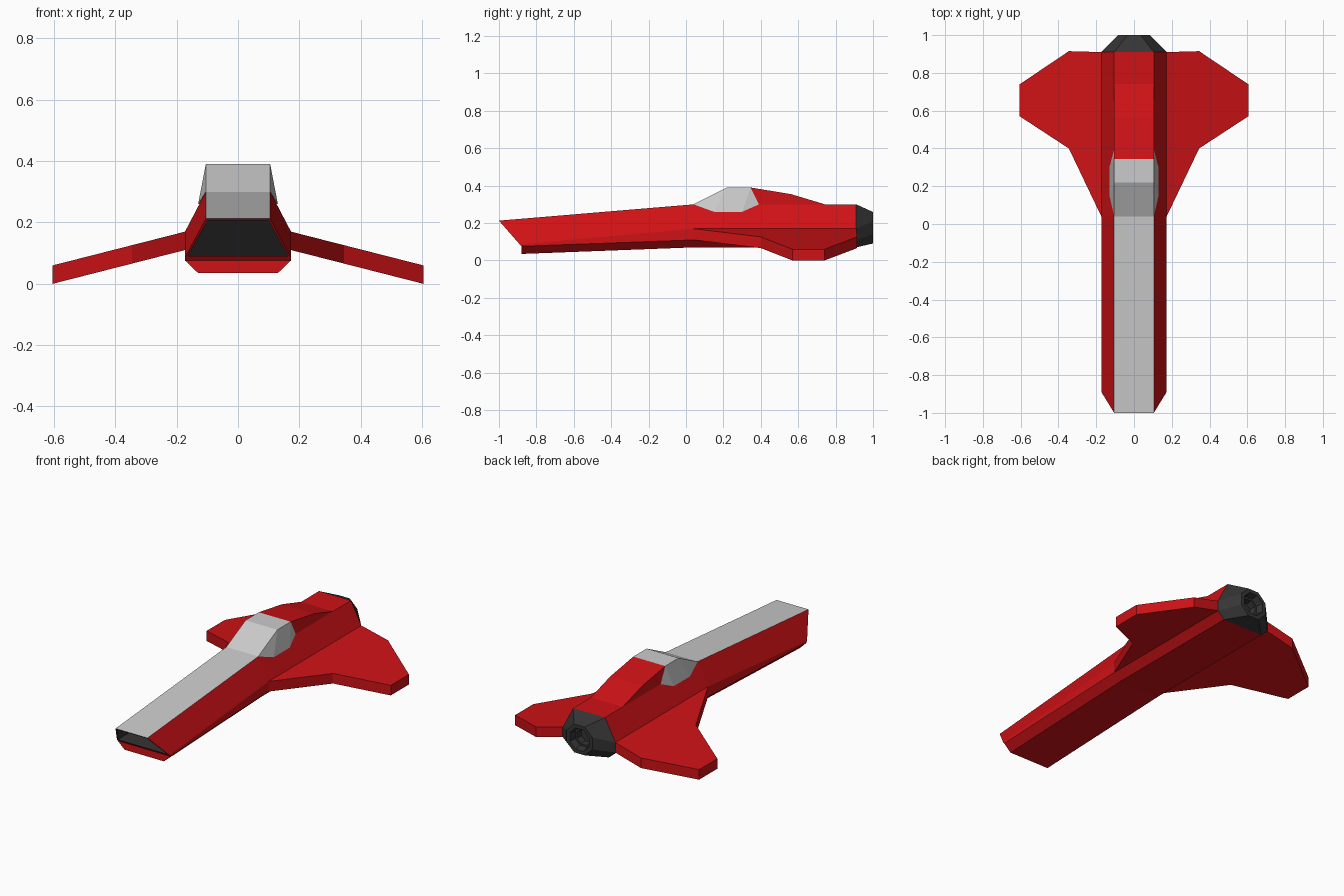
import bpy, bmesh, math

if "Cube" in bpy.data.objects:
    bpy.data.objects.remove(bpy.data.objects["Cube"])


def material(name, c):
    m = bpy.data.materials.new(name)
    m.diffuse_color = (*c, 1)
    m.use_nodes = True
    m.node_tree.nodes["Principled BSDF"].inputs["Base Color"].default_value = m.diffuse_color
    return m


RED = material("red_paint", (0.62, 0.006, 0.008))
DARK = material("dark_metal", (0.035, 0.035, 0.035))
GREY = material("grey_panel", (0.6, 0.6, 0.6))


def finish(name, bm, *mats):
    bmesh.ops.recalc_face_normals(bm, faces=bm.faces)
    mesh = bpy.data.meshes.new(name)
    bm.to_mesh(mesh)
    bm.free()
    for m in mats:
        mesh.materials.append(m)
    ob = bpy.data.objects.new(name, mesh)
    bpy.context.collection.objects.link(ob)
    return ob


def mirrored(half):
    """Close a right-hand half section with its left-hand copy."""
    return half + [(-x, y, z) for x, y, z in reversed(half)]


def loft(bm, rings):
    """Join equal-length rings with quads; returns vertex rings."""
    vs = [[bm.verts.new(p) for p in r] for r in rings]
    n = len(vs[0])
    for a, b in zip(vs, vs[1:]):
        for i in range(n):
            j = (i + 1) % n
            f = bm.faces.new((a[i], a[j], b[j], b[i]))
            # the closing strip between mirrored top corners is the top panel
            f.tag = i == n - 1 and a is vs[0]
    return vs


def solid(bm, lower, upper):
    a, b = loft(bm, [lower, upper])
    bm.faces.new(a)
    bm.faces.new(b)


# Fuselage: eight-sided section, grey deck on the nose, recessed intake
def section(y):
    return [(0.105, y, 0.30), (0.173, y, 0.17), (0.173, y, 0.11), (0.13, y, 0.07)]


nose = [(0.105, -1.0, 0.213), (0.173, -0.889, 0.086),
        (0.173, -0.88, 0.076), (0.13, -0.88, 0.035)]
bm = bmesh.new()
rings = loft(bm, [mirrored(nose), mirrored(section(0.04)), mirrored(section(0.91))])
for f in bm.faces:
    f.material_index = 1 if f.tag else 0
n = rings[0]
mouth = bm.faces.new((n[0], n[1], n[6], n[7]))
bm.faces.new((n[1], n[2], n[5], n[6]))
bm.faces.new((n[2], n[3], n[4], n[5]))
bm.faces.new(rings[-1])
bmesh.ops.recalc_face_normals(bm, faces=bm.faces)
bmesh.ops.inset_individual(bm, faces=[mouth], thickness=0.011)
old = set(bm.faces)
ext = bmesh.ops.extrude_face_region(bm, geom=[mouth])["geom"]
for f in set(bm.faces) - old:
    f.material_index = 2
bmesh.ops.translate(bm, vec=(0, 0.2, 0),
                    verts=[v for v in ext if isinstance(v, bmesh.types.BMVert)])
if mouth.is_valid:
    bm.faces.remove(mouth)
finish("fuselage", bm, RED, GREY, DARK)

# Canopy: faceted hull over the cockpit
bm = bmesh.new()
canopy = [(0.105, 0.04, 0.30), (0.105, 0.22, 0.39), (0.105, 0.345, 0.39),
          (0.106, 0.39, 0.30), (0.13, 0.30, 0.26), (0.13, 0.15, 0.26)]
for p in mirrored(canopy):
    bm.verts.new(p)
bmesh.ops.convex_hull(bm, input=bm.verts)
bmesh.ops.dissolve_limit(bm, angle_limit=0.01, verts=bm.verts, edges=bm.edges)
finish("canopy", bm, GREY)

# Spine fairing behind the canopy
bm = bmesh.new()
side = [(0.39, 0.295), (0.345, 0.39), (0.56, 0.355), (0.74, 0.301), (0.75, 0.295)]
solid(bm, [(-0.105, y, z) for y, z in side], [(0.105, y, z) for y, z in side])
finish("spine", bm, RED)

# Wings: drooping plates, mirrored
plan = [(0.173, 0.04), (0.345, 0.40), (0.605, 0.57), (0.605, 0.74),
        (0.345, 0.915), (0.173, 0.91), (0.165, 0.91), (0.165, 0.04)]


def droop(x):
    return 0.17 - (x - 0.173) * 0.255


bm = bmesh.new()
solid(bm, [(x, y, droop(x) - 0.06) for x, y in plan], [(x, y, droop(x)) for x, y in plan])
wings = finish("wings", bm, RED)
wings.modifiers.new("mirror", 'MIRROR')


# Engine nozzle: blends the body section into an octagonal hollow exhaust
def octagon(r, y):
    ang = [math.radians(22.5 + 45 * i) for i in range(8)]
    return [(r * math.sin(a), y, 0.175 + r * math.cos(a)) for a in ang]


bm = bmesh.new()
rings = loft(bm, [mirrored(section(0.91)), octagon(0.091, 1.0), octagon(0.068, 1.0),
                  octagon(0.06, 0.96), octagon(0.048, 0.96), octagon(0.045, 0.92)])
bm.faces.new(rings[-1])
bm.faces.new(rings[0])
finish("engine_nozzle", bm, DARK)
